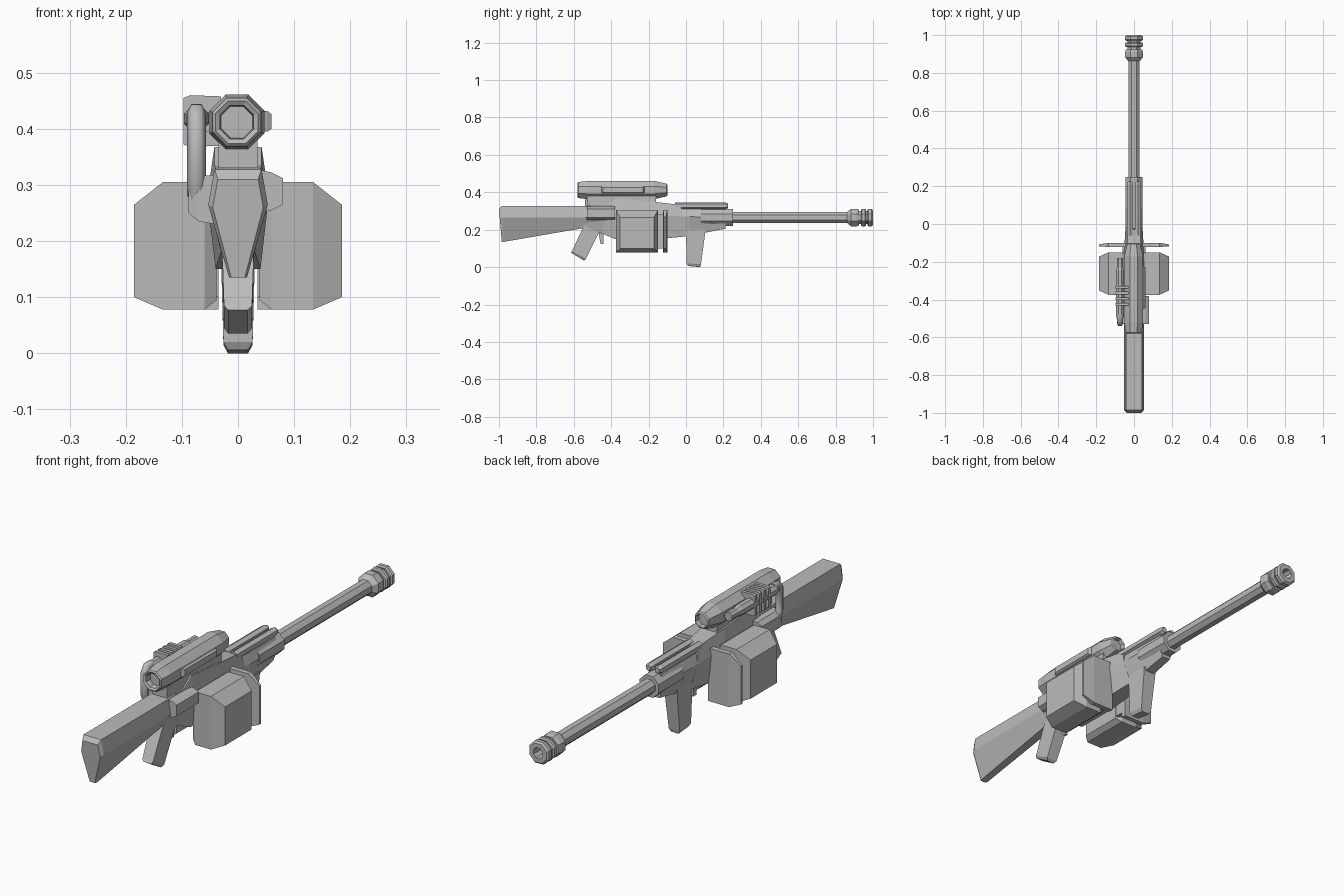
import bpy, bmesh, math

grey = bpy.data.materials.new("gunmetal_grey")
grey.diffuse_color = (0.5, 0.5, 0.5, 1)


def loft(name, rings):
    """Skin a list of equal-length rings of 3D points and cap both ends."""
    bm = bmesh.new()
    vs = [[bm.verts.new(p) for p in r] for r in rings]
    n = len(rings[0])
    for a, b in zip(vs, vs[1:]):
        for i in range(n):
            j = (i + 1) % n
            bm.faces.new((a[i], a[j], b[j], b[i]))
    bm.faces.new(vs[0])
    bm.faces.new(vs[-1][::-1])
    bmesh.ops.recalc_face_normals(bm, faces=bm.faces)
    me = bpy.data.meshes.new(name)
    bm.to_mesh(me)
    bm.free()
    ob = bpy.data.objects.new(name, me)
    me.materials.append(grey)
    bpy.context.collection.objects.link(ob)
    return ob


def tube(name, x, z, profile, sides=8):
    """Flat-topped faceted tube along y; profile holds (y, apothem)."""
    k = 1 / math.cos(math.pi / sides)
    angs = [2 * math.pi * (i + .5) / sides for i in range(sides)]
    return loft(name, [[(x + r * k * math.cos(a), y, z + r * k * math.sin(a))
                        for a in angs] for y, r in profile])


def body(name, sections):
    """Six-sided body along y; section = y top, y bottom, 3 heights, 3 half widths."""
    rings = []
    for yt, yb, zt, zm, zb, wt, wm, wb in sections:
        ym = yt + (yb - yt) * (zt - zm) / (zt - zb)
        rings.append([(-wt, yt, zt), (wt, yt, zt), (wm, ym, zm),
                      (wb, yb, zb), (-wb, yb, zb), (-wm, ym, zm)])
    return loft(name, rings)


def post(name, sections):
    """Upright post; section = rear y, rear z, front y, front z, half width."""
    return loft(name, [[(-w, y0, z0), (w, y0, z0), (w, y1, z1), (-w, y1, z1)]
                       for y0, z0, y1, z1, w in sections])


def slab(name, sections):
    """Block skinned along x; section = x, y0, y1, z0, z1."""
    return loft(name, [[(x, y0, z0), (x, y1, z0), (x, y1, z1), (x, y0, z1)]
                       for x, y0, y1, z0, z1 in sections])


# Shoulder stock
body("stock", [
    (-1, -.985, .31, .26, .135, .036, .045, .012),
    (-.985, -.975, .328, .265, .135, .042, .053, .016),
    (-.54, -.54, .328, .265, .21, .042, .053, .02),
    (-.38, -.38, .328, .265, .2, .042, .053, .025)])

# Receiver with raised top and slanted nose
body("receiver", [
    (-.56, -.55, .322, .28, .205, .038, .048, .022),
    (-.42, -.45, .335, .28, .18, .042, .055, .03),
    (-.37, -.38, .368, .28, .15, .042, .055, .04),
    (-.2, -.15, .352, .28, .15, .042, .055, .04),
    (-.03, .01, .333, .27, .165, .032, .045, .026)])

# Fore end, collar and twin top rods
body("fore_end", [
    (-.06, -.06, .31, .27, .165, .03, .045, .025),
    (.02, .02, .31, .27, .168, .03, .045, .025),
    (.21, .21, .308, .265, .205, .028, .044, .02)])
tube("barrel_collar", 0, .265, [(.08, .045), (.25, .045)])
for side, s in (("left", -1), ("right", 1)):
    tube("top_rod_" + side, s * .021, .328,
         [(-.06, .016), (.21, .016), (.225, .011)], 6)

# Barrel and ribbed muzzle with a recessed bore
tube("barrel", 0, .265, [(.2, .03), (.88, .03)])
tube("muzzle", 0, .265, [
    (.862, .03), (.882, .047), (.912, .047), (.925, .042), (.925, .034),
    (.936, .034), (.936, .042), (.942, .047), (.956, .047), (.962, .042),
    (.962, .034), (.97, .034), (.97, .042), (.976, .047), (.992, .047),
    (1, .04), (1, .022), (.95, .02)])

# Front and rear grips, trigger
post("front_grip", [
    (0, .2, .105, .2, .031), (.003, .02, .08, .015, .026),
    (.01, .006, .076, 0, .018)])
post("rear_grip", [
    (-.54, .235, -.45, .215, .03), (-.61, .085, -.535, .045, .025),
    (-.615, .077, -.545, .035, .017)])
post("trigger", [(-.47, .2, -.44, .2, .008), (-.457, .125, -.44, .122, .006)])

# Paired ammunition drums and the flared plates ahead of them
for side, s in (("left", -1), ("right", 1)):
    slab("ammo_box_" + side, [
        (s * .038, -.36, -.165, .095, .29),
        (s * .06, -.375, -.15, .078, .305),
        (s * .134, -.375, -.15, .078, .305),
        (s * .185, -.352, -.172, .1, .265)])
    slab("flared_plate_" + side, [
        (s * .035, -.122, -.1, .078, .305),
        (s * .134, -.122, -.1, .078, .305),
        (s * .185, -.118, -.108, .1, .265)])
    slab("plate_bracket_" + side, [
        (s * .035, -.16, -.1, .1, .28), (s * .062, -.16, -.1, .1, .28)])

# Scope with recessed lenses, mount and adjuster bar
tube("scope", -.002, .412, [
    (-.55, .028), (-.575, .03), (-.58, .038), (-.575, .043), (-.52, .049),
    (-.17, .049), (-.105, .034), (-.1, .028), (-.12, .025)])
slab("scope_mount", [(-.035, -.53, -.16, .33, .385), (.035, -.53, -.16, .33, .385)])
slab("scope_side_bar", [
    (.04, -.455, -.22, .395, .432), (.052, -.45, -.225, .395, .432),
    (.06, -.445, -.23, .4, .426)])

# Side sight with ribs clipped to the scope
tube("side_sight", -.074, .418, [
    (-.5, .018), (-.48, .022), (-.25, .022), (-.23, .017), (-.18, .017)])
for i in range(4):
    y = -.335 - i * .03
    slab("sight_rib_%d" % (i + 1), [
        (-.097, y - .007, y + .007, .372, .455),
        (-.085, y - .007, y + .007, .368, .46),
        (-.03, y - .007, y + .007, .37, .458)])
slab("sight_clip", [(-.08, -.44, -.31, .395, .43), (-.03, -.44, -.31, .395, .43)])

# Bent cable from the side sight down to its socket
cu = bpy.data.curves.new("sight_cable", "CURVE")
cu.dimensions = "3D"
cu.bevel_depth = .017
cu.bevel_resolution = 1
cu.use_fill_caps = True
path = [(-.48, .43), (-.512, .43), (-.526, .41), (-.526, .32), (-.51, .28)]
sp = cu.splines.new("POLY")
sp.points.add(len(path) - 1)
for pt, (y, z) in zip(sp.points, path):
    pt.co = (-.074, y, z, 1)
cu.materials.append(grey)
bpy.context.collection.objects.link(bpy.data.objects.new("sight_cable", cu))

# Side housings: cable socket on the left, ejection cover on the right
slab("cable_socket", [
    (-.04, -.53, -.38, .23, .318), (-.07, -.53, -.38, .235, .316),
    (-.088, -.52, -.39, .25, .3)])
slab("ejection_cover", [
    (.035, -.53, -.38, .25, .328), (.06, -.53, -.38, .255, .322),
    (.08, -.53, -.38, .265, .312)])
